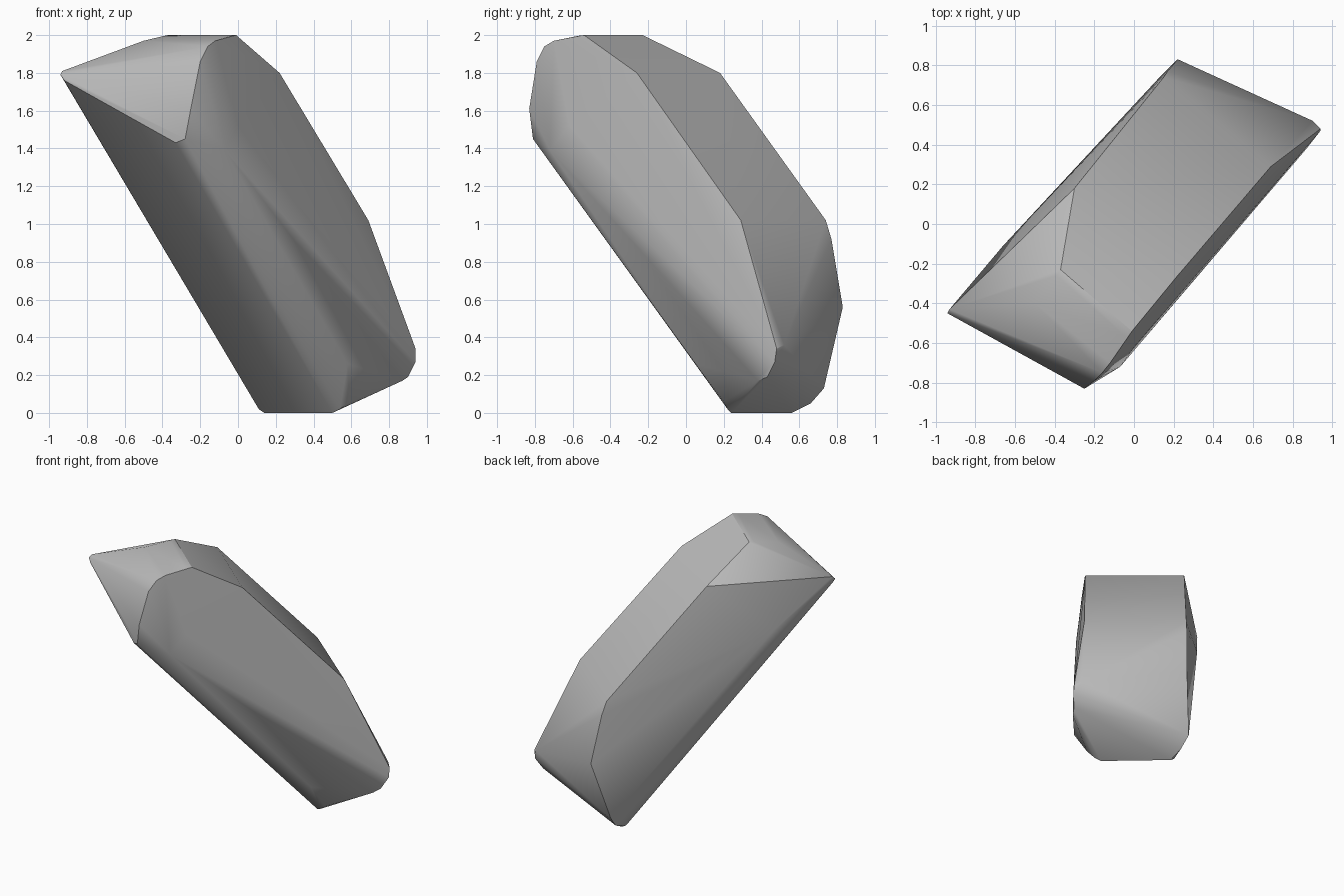
import bpy
import bmesh
import math
from mathutils import Vector


def remove_default_cube():
    cube = bpy.data.objects.get("Cube")
    if cube is not None:
        bpy.data.objects.remove(cube, do_unlink=True)


def make_material(name, colour):
    material = bpy.data.materials.new(name)
    material.use_nodes = True
    material.diffuse_color = colour
    shader = next(node for node in material.node_tree.nodes if node.type == "BSDF_PRINCIPLED")
    shader.inputs["Base Color"].default_value = colour
    return material


def make_hull(name, outlines, material):
    """Wrap a convex skin round the outlines of the chipped stone faces."""
    mesh_builder = bmesh.new()
    for outline in outlines:
        for point in outline:
            mesh_builder.verts.new(Vector(point))
    result = bmesh.ops.convex_hull(mesh_builder, input=mesh_builder.verts[:])
    unused = result["geom_interior"] + result["geom_unused"]
    loose = {item for item in unused if isinstance(item, bmesh.types.BMVert)}
    bmesh.ops.delete(mesh_builder, geom=list(loose), context="VERTS")
    bmesh.ops.recalc_face_normals(mesh_builder, faces=mesh_builder.faces[:])
    mesh = bpy.data.meshes.new(name)
    mesh_builder.to_mesh(mesh)
    mesh_builder.free()
    mesh.materials.append(material)
    stone = bpy.data.objects.new(name, mesh)
    bpy.context.collection.objects.link(stone)
    return stone


def smooth_soft_edges(stone, angle):
    bpy.ops.object.select_all(action="DESELECT")
    stone.select_set(True)
    bpy.context.view_layer.objects.active = stone
    bpy.ops.object.shade_smooth_by_angle(angle=math.radians(angle))


remove_default_cube()
stone_grey = make_material("stone grey", (0.5, 0.5, 0.5, 1))

# Broad chipped face on the front, from its rounded top down to the foot
front_face = [
    (-.28, -.81, 1.45), (-.25, -.83, 1.61), (-.2, -.79, 1.86),
    (-.16, -.75, 1.94), (-.12, -.7, 1.97), (-.04, -.57, 1.996), (-.01, -.54, 2),
    (.22, -.26, 1.8), (.69, .29, 1.02), (.94, .48, .34),
    (.94, .47, .27), (.9, .43, .19), (.87, .38, .17),
    (.58, .05, .26), (-.07, -.72, 1.39), (0, -.62, 1.52), (-.33, -.78, 1.43),
]

# Opposite face, with its pointed corner
back_face = [
    (-.94, -.45, 1.79), (-.93, -.43, 1.81), (-.92, -.46, 1.76),
    (-.5, -.4, 1.97), (-.39, -.26, 1.996), (-.37, -.23, 2), (-.3, .18, 1.8),
    (.15, .74, 1.02), (.17, .77, .92), (.22, .83, .56), (.12, .73, .13),
    (.13, .66, .05), (-.66, -.11, 1.45),
]

# Narrow foot and the softened end above it
foot = [
    (.5, .24, 0), (.54, .22, .02), (.59, .2, .06),
    (.14, .56, 0), (.11, .56, .02), (.9, .52, .36),
]

rock = make_hull("rock", [front_face, back_face, foot], stone_grey)
smooth_soft_edges(rock, 30)
